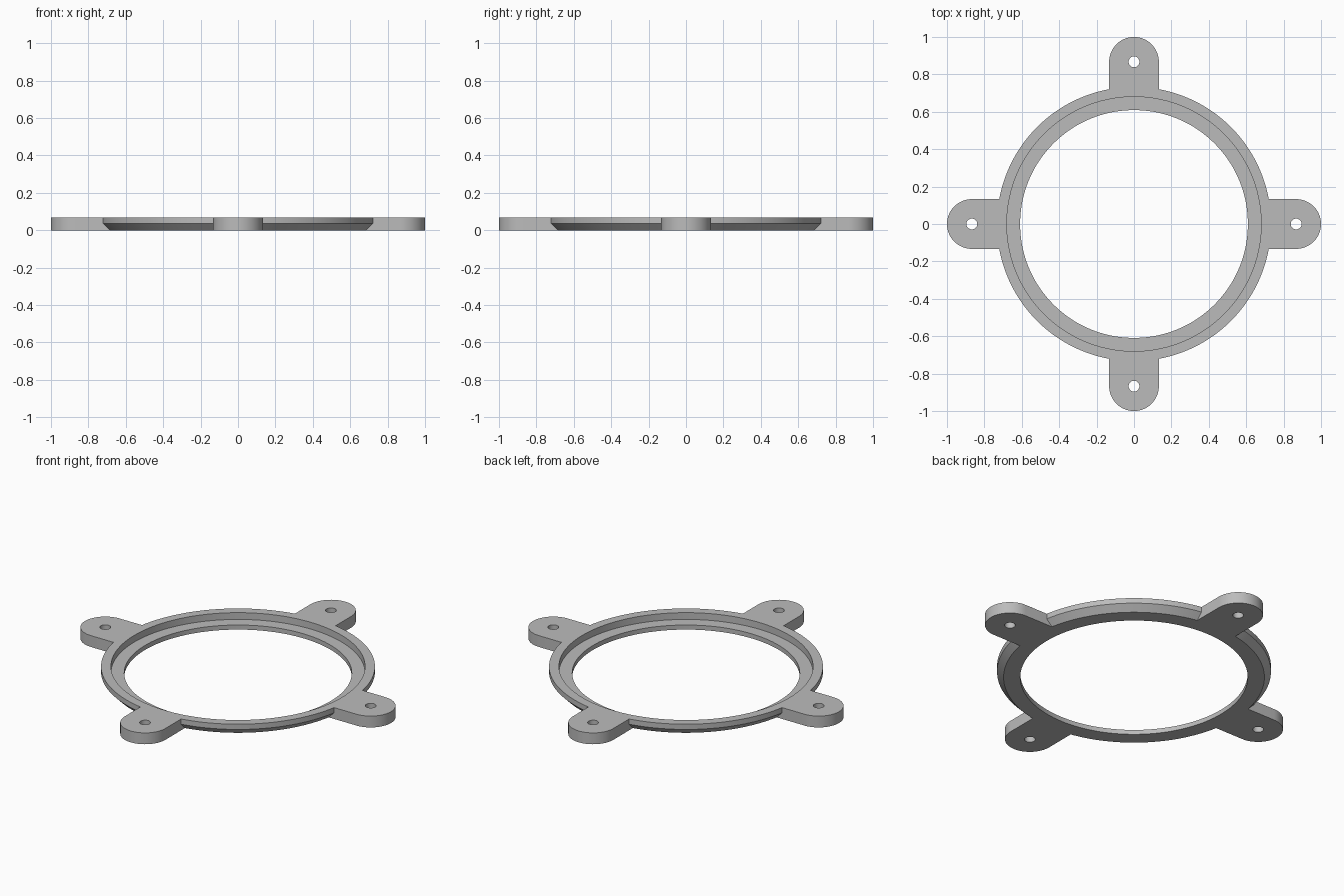
import bpy, bmesh, math
from mathutils import Vector

cube = bpy.data.objects.get("Cube")
if cube:
    bpy.data.objects.remove(cube, do_unlink=True)

THICK = 0.067        # plate height
TAB_R = 0.133        # half width of each mounting tab
HOLE_AT = 0.867      # distance of screw holes from the centre
SEGS = 144

grey = bpy.data.materials.new("plain grey")
grey.use_nodes = True
colour = (0.5, 0.5, 0.5, 1)
grey.diffuse_color = colour
grey.node_tree.nodes["Principled BSDF"].inputs["Base Color"].default_value = colour


def finish(name, bm):
    bmesh.ops.recalc_face_normals(bm, faces=bm.faces)
    mesh = bpy.data.meshes.new(name)
    bm.to_mesh(mesh)
    bm.free()
    mesh.materials.append(grey)
    obj = bpy.data.objects.new(name, mesh)
    bpy.context.collection.objects.link(obj)
    return obj


def turned(name, profile, segs=SEGS, x=0, y=0):
    """Solid of revolution from (radius, z) pairs, capped at both ends."""
    bm = bmesh.new()
    rings = []
    for r, z in profile:
        angles = [math.tau * i / segs for i in range(segs)]
        rings.append([bm.verts.new((x + r * math.cos(a), y + r * math.sin(a), z)) for a in angles])
    for low, high in zip(rings, rings[1:]):
        for i in range(segs):
            j = (i + 1) % segs
            bm.faces.new((low[i], low[j], high[j], high[i]))
    bm.faces.new(rings[0])
    bm.faces.new(rings[-1])
    return finish(name, bm)


def tab_bar(name, turn):
    """Round-ended bar across the whole plate, giving two opposite tabs."""
    bm = bmesh.new()
    steps = 32
    outline = []
    for side in (0, math.pi):
        for i in range(steps + 1):
            a = side - math.pi / 2 + math.pi * i / steps
            x = HOLE_AT * math.cos(side) + TAB_R * math.cos(a)
            y = TAB_R * math.sin(a)
            c, s = math.cos(turn), math.sin(turn)
            outline.append(bm.verts.new((c * x - s * y, s * x + c * y, 0)))
    face = bm.faces.new(outline)
    top = bmesh.ops.extrude_face_region(bm, geom=[face])["geom"]
    verts = [g for g in top if isinstance(g, bmesh.types.BMVert)]
    bmesh.ops.translate(bm, verts=verts, vec=Vector((0, 0, THICK)))
    return finish(name, bm)


def combine(target, tool, operation):
    tool.hide_render = True
    mod = target.modifiers.new(tool.name, "BOOLEAN")
    mod.operation = operation
    mod.solver = "EXACT"
    mod.object = tool
    bpy.context.view_layer.objects.active = target
    bpy.ops.object.modifier_apply(modifier=mod.name)
    bpy.data.objects.remove(tool, do_unlink=True)


# Disc with a chamfered lower rim
flange = turned("mounting_ring", [(0.698, 0), (0.733, 0.036), (0.733, THICK)])

# Four mounting tabs
for k in range(2):
    combine(flange, tab_bar("tab_bar", k * math.pi / 2), "UNION")

# Bore with a wider recess above it, leaving a seat ledge
bore = turned("bore_cutter", [(0.609, -0.1), (0.609, 0.027), (0.68, 0.027), (0.68, 0.2)])
combine(flange, bore, "DIFFERENCE")

# Screw holes
for k in range(4):
    a = k * math.pi / 2
    hole = turned("hole_cutter", [(0.029, -0.1), (0.029, 0.2)], 32,
                  HOLE_AT * math.cos(a), HOLE_AT * math.sin(a))
    combine(flange, hole, "DIFFERENCE")

# Smooth curved walls, crisp rims
bpy.ops.object.select_all(action="DESELECT")
flange.select_set(True)
bpy.context.view_layer.objects.active = flange
bpy.ops.object.shade_smooth_by_angle(angle=math.radians(30))
